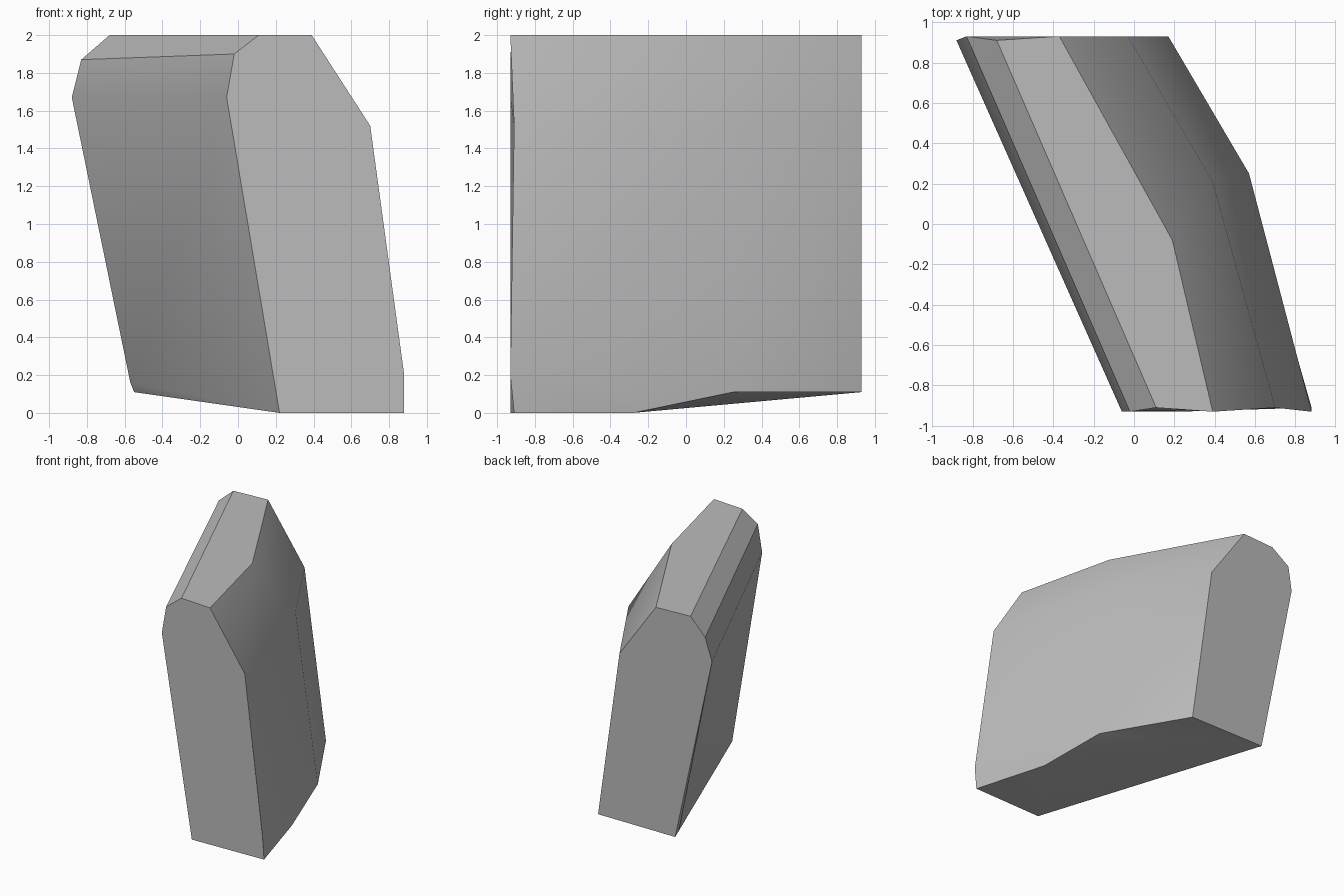
import bpy
import bmesh

default = bpy.data.objects.get("Cube")
if default:
    bpy.data.objects.remove(default, do_unlink=True)


def make_material(name, value):
    mat = bpy.data.materials.new(name)
    colour = (value, value, value, 1.0)
    mat.diffuse_color = colour
    mat.use_nodes = True
    mat.node_tree.nodes["Principled BSDF"].inputs["Base Color"].default_value = colour
    return mat


bm = bmesh.new()


def section(**points):
    """Create the named corners of one cross-section."""
    return {name: bm.verts.new(co) for name, co in points.items()}


# Front end of the slab
front = section(
    inner_foot=(0.22, -0.93, 0), outer_foot=(0.88, -0.91, 0),
    heel=(0.88, -0.93, 0.2), ridge=(0.70, -0.91, 1.52),
    top_outer=(0.39, -0.93, 2), top_inner=(0.11, -0.91, 2),
    shoulder=(-0.02, -0.93, 1.9), inner=(-0.06, -0.93, 1.67))

# Bend on the outer side
bend = section(
    toe=(0.70, -0.28, 0), foot=(0.57, 0.25, 0.11),
    ridge=(0.39, 0.21, 1.53), top=(0.19, -0.08, 2))

# Back end of the slab
back = section(
    outer_foot=(0.17, 0.93, 0.11), ridge=(-0.03, 0.93, 1.52),
    top_outer=(-0.37, 0.93, 2), top_inner=(-0.68, 0.91, 2),
    shoulder=(-0.83, 0.93, 1.87), inner=(-0.88, 0.91, 1.67),
    heel=(-0.57, 0.91, 0.16), inner_foot=(-0.55, 0.93, 0.11))

F, M, B = front, bend, back
faces = [
    # End faces
    list(F.values()),
    [v for name, v in B.items() if name != "heel"],
    [B["inner_foot"], B["heel"], B["inner"]],
    # Outer side
    [F["heel"], F["outer_foot"], M["toe"]],
    [F["heel"], M["toe"], M["foot"]],
    [F["heel"], M["foot"], M["ridge"], F["ridge"]],
    [M["foot"], B["outer_foot"], B["ridge"], M["ridge"]],
    # Sloping outer shoulder
    [F["ridge"], M["ridge"], M["top"], F["top_outer"]],
    [M["ridge"], B["ridge"], B["top_outer"], M["top"]],
    # Top
    [F["top_outer"], M["top"], B["top_outer"], B["top_inner"], F["top_inner"]],
    # Inner side
    [F["inner"], B["inner"], B["heel"], F["inner_foot"]],
    [F["inner_foot"], B["heel"], B["inner_foot"]],
    # Underside
    [F["inner_foot"], F["outer_foot"], M["toe"]],
    [F["inner_foot"], M["toe"], B["inner_foot"]],
    [M["toe"], M["foot"], B["inner_foot"]],
    [M["foot"], B["outer_foot"], B["inner_foot"]],
]
# Bevelled strips along the inner top edge
for low, high in (("inner", "shoulder"), ("shoulder", "top_inner")):
    faces.append([F[low], B[low], B[high], F[high]])

for face in faces:
    bm.faces.new(face)
bmesh.ops.recalc_face_normals(bm, faces=bm.faces)

mesh = bpy.data.meshes.new("stone_slab")
bm.to_mesh(mesh)
bm.free()
mesh.materials.append(make_material("stone_grey", 0.5))

slab = bpy.data.objects.new("stone_slab", mesh)
bpy.context.collection.objects.link(slab)
bpy.context.view_layer.objects.active = slab
slab.select_set(True)
bpy.ops.object.shade_smooth_by_angle(angle=0.52)
